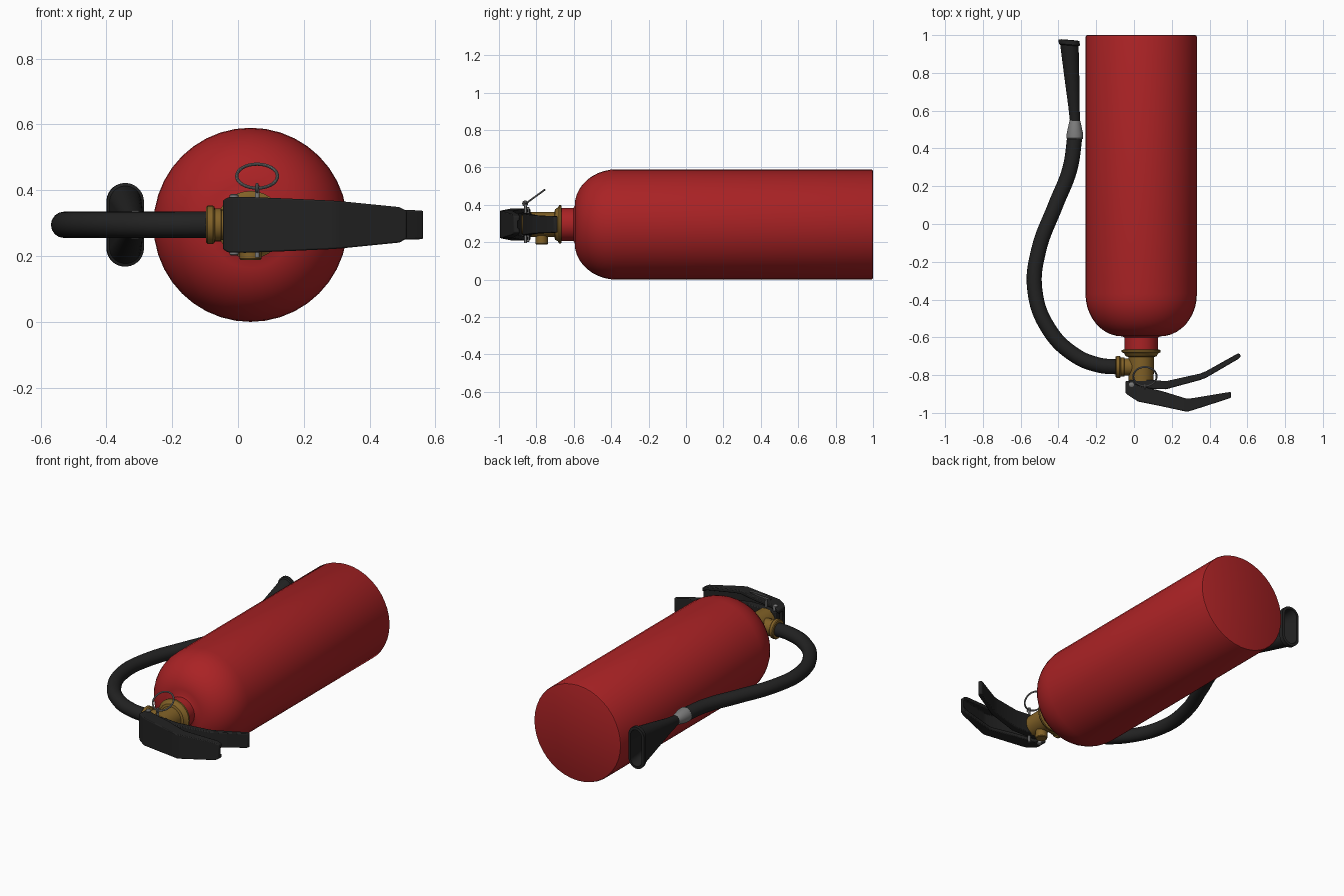
import bpy, bmesh
from math import sin, cos, pi, radians
from mathutils import Vector, Matrix

if "Cube" in bpy.data.objects:
    bpy.data.objects.remove(bpy.data.objects["Cube"])

CX, CZ = 0.038, 0.298   # tank axis


def material(name, r, g, b):
    m = bpy.data.materials.new(name)
    m.diffuse_color = (r, g, b, 1)
    m.use_nodes = True
    m.node_tree.nodes["Principled BSDF"].inputs["Base Color"].default_value = m.diffuse_color
    return m


RED = material("red_paint", 0.4, 0.016, 0.018)
BRASS = material("brass", 0.22, 0.12, 0.02)
BLACK = material("black_rubber", 0.016, 0.016, 0.016)
STEEL = material("steel", 0.2, 0.2, 0.2)


def finish(ob, mat, angle=35):
    ob.data.materials.append(mat)
    bpy.ops.object.select_all(action='DESELECT')
    ob.select_set(True)
    bpy.context.view_layer.objects.active = ob
    bpy.ops.object.shade_smooth_by_angle(angle=radians(angle))
    return ob


def loft(name, rings, mat, bevel=0.0):
    """Skin a list of equal-length closed rings and cap both ends."""
    bm = bmesh.new()
    vs = [[bm.verts.new(p) for p in ring] for ring in rings]
    n = len(rings[0])
    for a, b in zip(vs, vs[1:]):
        for i in range(n):
            j = (i + 1) % n
            bm.faces.new((a[i], a[j], b[j], b[i]))
    bm.faces.new(vs[0])
    bm.faces.new(vs[-1])
    bmesh.ops.recalc_face_normals(bm, faces=bm.faces)
    me = bpy.data.meshes.new(name)
    bm.to_mesh(me)
    bm.free()
    ob = bpy.data.objects.new(name, me)
    bpy.context.collection.objects.link(ob)
    if bevel:
        mod = ob.modifiers.new("bevel", 'BEVEL')
        mod.width, mod.segments, mod.limit_method = bevel, 2, 'ANGLE'
    return finish(ob, mat)


def lathe(name, origin, axis, profile, mat, sides=32):
    """Revolve (distance, radius) pairs around an axis."""
    q = Vector((0, 0, 1)).rotation_difference(Vector(axis))
    rings = [[Vector(origin) + q @ Vector((r * cos(2 * pi * i / sides), r * sin(2 * pi * i / sides), d))
              for i in range(sides)] for d, r in profile]
    return loft(name, rings, mat)


def torus(name, loc, rot, major, minor, mat):
    bpy.ops.mesh.primitive_torus_add(location=loc, rotation=rot, major_radius=major,
                                     minor_radius=minor, major_segments=32, minor_segments=10)
    ob = bpy.context.object
    ob.name = name
    return finish(ob, mat)


# tank: flat base, straight wall, rounded shoulder and neck
shoulder = [(-0.37 - 0.225 * sin(a), 0.1 + 0.195 * cos(a)) for a in [i * pi / 20 for i in range(11)]]
lathe("tank", (CX, 0, CZ), (0, 1, 0),
      [(1.0, 0.285), (0.997, 0.292), (0.99, 0.295)] + shoulder + [(-0.602, 0.088), (-0.68, 0.088)], RED, 40)

# brass valve: collar and stem
lathe("valve_body", (CX, 0, CZ), (0, 1, 0),
      [(-0.665, 0.095), (-0.668, 0.103), (-0.678, 0.103), (-0.685, 0.09), (-0.70, 0.082),
       (-0.704, 0.068), (-0.83, 0.066), (-0.835, 0.05), (-0.88, 0.05)], BRASS)
lathe("gauge_port", (CX, -0.772, CZ), (0, 0, -1), [(0, 0.033), (0.103, 0.033), (0.107, 0.03)], BRASS, 24)
lathe("hose_fitting", (CX, -0.757, CZ), (-1, 0, 0),
      [(0, 0.046), (0.088, 0.046), (0.09, 0.05), (0.108, 0.05), (0.11, 0.055), (0.114, 0.058),
       (0.13, 0.058), (0.135, 0.054), (0.135, 0.042)], BRASS)

# hose
path = [(-0.08, -0.757), (-0.19, -0.746), (-0.32, -0.69), (-0.455, -0.55), (-0.525, -0.35),
        (-0.505, -0.14), (-0.415, 0.10), (-0.34, 0.29), (-0.312, 0.47)]
cu = bpy.data.curves.new("hose", 'CURVE')
cu.dimensions = '3D'
cu.bevel_depth, cu.bevel_resolution, cu.resolution_u = 0.04, 6, 8
cu.use_fill_caps = True
sp = cu.splines.new('BEZIER')
sp.bezier_points.add(len(path) - 1)
for bp, (x, y) in zip(sp.bezier_points, path):
    bp.co = (x, y, CZ)
    bp.handle_left_type = bp.handle_right_type = 'AUTO'
hose = bpy.data.objects.new("hose", cu)
bpy.context.collection.objects.link(hose)
bpy.ops.object.select_all(action='DESELECT')
hose.select_set(True)
bpy.context.view_layer.objects.active = hose
bpy.ops.object.convert(target='MESH')
finish(bpy.context.object, BLACK)

# nozzle ferrule
lathe("nozzle_ferrule", (-0.313, 0.45, CZ), (0, 1, 0),
      [(0, 0.041), (0.004, 0.044), (0.03, 0.043), (0.095, 0.029), (0.1, 0.027)], STEEL)


# flared nozzle with a hollow stadium mouth
def stadium(cx, y, w, h, n=32):
    ring = []
    for i in range(n):
        a = 2 * pi * (i + 0.5) / n
        off = (h - w) if sin(a) > 0 else (w - h)
        x = w * cos(a)
        ring.append((cx + x, y - 0.08 * x, CZ + w * sin(a) + off))
    return ring


loft("nozzle", [stadium(*s) for s in [
    (-0.312, 0.54, 0.027, 0.028), (-0.318, 0.62, 0.03, 0.042), (-0.328, 0.76, 0.039, 0.075),
    (-0.342, 0.945, 0.049, 0.118), (-0.342, 0.95, 0.056, 0.127), (-0.344, 0.973, 0.056, 0.127),
    (-0.344, 0.975, 0.04, 0.111), (-0.34, 0.90, 0.036, 0.1), (-0.328, 0.76, 0.026, 0.062)]], BLACK)


# squeeze lever: folded channel, open toward the tank
def channel(x, yo, yi, w, t=0.022):
    f = min(yo + t, yi - 0.003)
    pts = [(yo, -w), (yo, w), (yi, w), (yi, w - t), (f, w - t), (f, t - w), (yi, t - w), (yi, -w)]
    return [(x, y, CZ + z) for y, z in pts]


loft("squeeze_lever", [channel(*s) for s in [
    (-0.046, -0.893, -0.832, 0.074), (-0.03, -0.907, -0.832, 0.084), (0.022, -0.94, -0.855, 0.085),
    (0.15, -0.966, -0.885, 0.08), (0.28, -0.994, -0.925, 0.074), (0.31, -0.986, -0.922, 0.072),
    (0.49, -0.928, -0.892, 0.054), (0.513, -0.92, -0.889, 0.042)]], BLACK, 0.006)


# fixed carry handle
def slab(x, yo, yi, w):
    return [(x, yo, CZ - w), (x, yo, CZ + w), (x, yi, CZ + w), (x, yi, CZ - w)]


loft("carry_handle", [slab(*s) for s in [
    (-0.03, -0.87, -0.825, 0.06), (0.08, -0.872, -0.825, 0.06), (0.17, -0.875, -0.832, 0.058),
    (0.35, -0.826, -0.792, 0.05), (0.38, -0.815, -0.78, 0.048),
    (0.55, -0.716, -0.685, 0.044), (0.563, -0.706, -0.69, 0.043)]], BLACK, 0.005)

# pivot pin, safety pin and pull ring
lathe("pivot_pin", (-0.012, -0.85, CZ), (0, 0, 1),
      [(-0.094, 0.008), (-0.09, 0.014), (0.09, 0.014), (0.094, 0.008)], STEEL, 16)
lathe("safety_pin", (0.058, -0.858, CZ), (0, 0, 1), [(-0.1, 0.007), (0.12, 0.007)], STEEL, 12)
torus("pin_eye", (0.058, -0.86, 0.41), (0, pi / 2, 0), 0.011, 0.005, STEEL)
torus("pull_ring", (0.058, -0.807, 0.446), (radians(36), 0, 0), 0.062, 0.005, STEEL)

# rest everything exactly on the ground
bpy.context.view_layer.update()
low = min((o.matrix_world @ v.co).z for o in bpy.data.objects if o.type == 'MESH' for v in o.data.vertices)
for o in bpy.data.objects:
    o.location.z -= low
